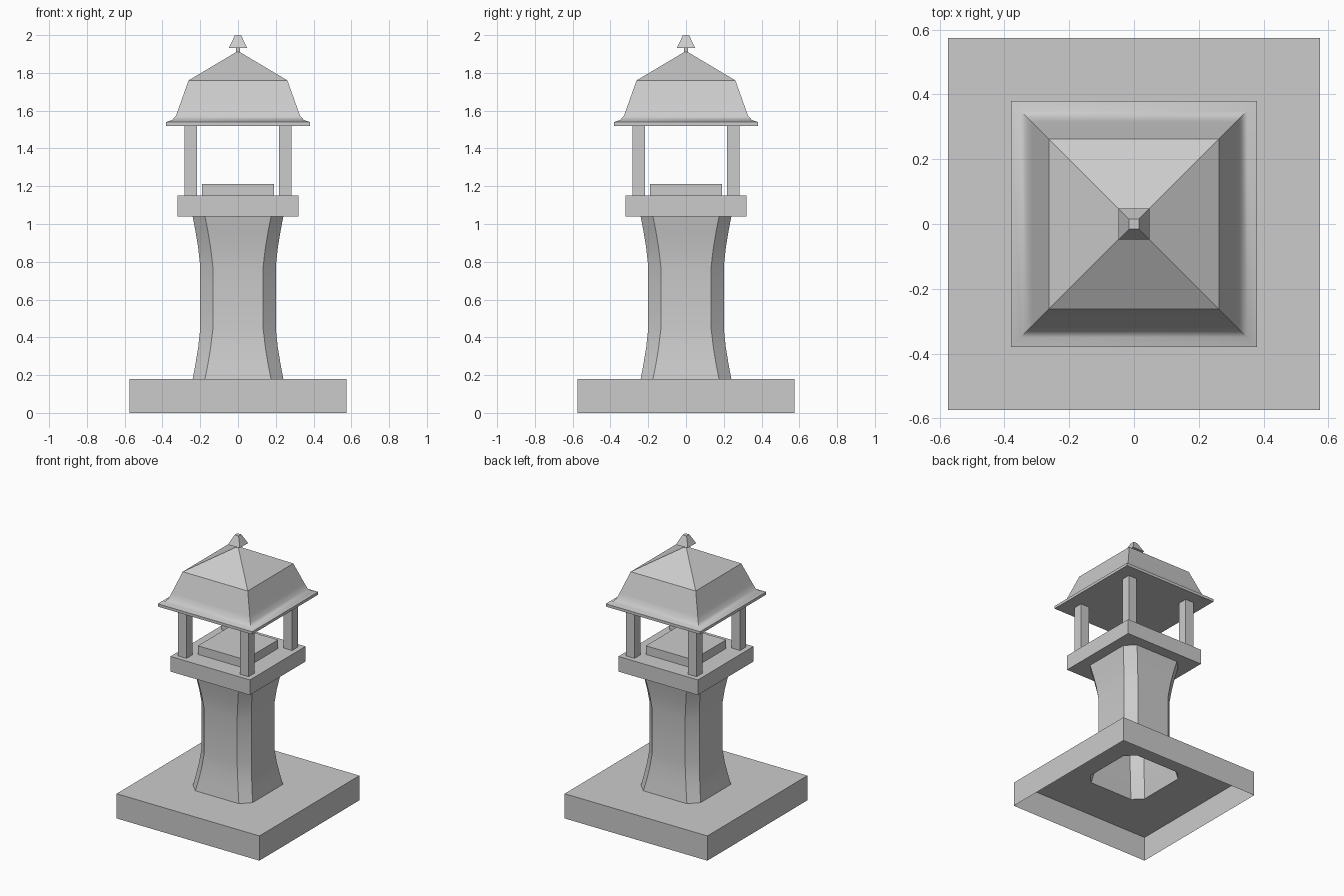
import bpy, bmesh, math

if "Cube" in bpy.data.objects:
    bpy.data.objects.remove(bpy.data.objects["Cube"])


def ring(h, f):
    """Square of half size h whose corners are cut back to half-flat f, counterclockwise."""
    return [(h, -f), (h, f), (f, h), (-f, h), (-h, f), (-h, -f), (-f, -h), (f, -h)]


def loft(name, profile, cap_bottom=False, cap_top=False, smooth=False, at=(0, 0)):
    """Skin a stack of (half size, half flat, z) rings, going up the outside."""
    bm = bmesh.new()
    loops = [[bm.verts.new((x + at[0], y + at[1], z)) for x, y in ring(h, f)]
             for h, f, z in profile]
    for a, b in zip(loops, loops[1:]):
        for i in range(8):
            j = (i + 1) % 8
            bm.faces.new((a[i], a[j], b[j], b[i]))
    if cap_bottom:
        bm.faces.new(loops[0][::-1])
    if cap_top:
        bm.faces.new(loops[-1])
    # uncut corners collapse to plain squares
    bmesh.ops.remove_doubles(bm, verts=bm.verts, dist=1e-5)
    mesh = bpy.data.meshes.new(name)
    bm.to_mesh(mesh)
    bm.free()
    ob = bpy.data.objects.new(name, mesh)
    bpy.context.collection.objects.link(ob)
    if smooth:
        bpy.ops.object.select_all(action='DESELECT')
        ob.select_set(True)
        bpy.context.view_layer.objects.active = ob
        bpy.ops.object.shade_smooth_by_angle(angle=math.radians(32))
    return ob


def square(points):
    return [(h, h, z) for h, z in points]


# Base slab, open underneath, with an opening into the hollow column
loft("base", square([(0.575, 0), (0.575, 0.18)]) + [(0.24, 0.175, 0.18)])

# Waisted column with cut corners, mirrored about its middle
MID = 0.61
lower = [(0.24, 0.175, 0.18), (0.225, 0.159, 0.26), (0.211, 0.145, 0.345), (0.2, 0.133, 0.445)]
upper = [(h, f, 2 * MID - z) for h, f, z in reversed(lower)]
loft("column", lower + upper, smooth=True)

# Platform with the raised lamp plinth
loft("platform", [(0.24, 0.175, 1.04)] + square(
    [(0.32, 1.04), (0.32, 1.15), (0.19, 1.15), (0.19, 1.213)]), cap_top=True)

# Four corner posts
for side, sx in (("left", -1), ("right", 1)):
    for end, sy in (("front", -1), ("back", 1)):
        loft(f"{end}_{side}_post", square([(0.034, 1.15), (0.034, 1.525)]),
             at=(sx * 0.25, sy * 0.25))

# Flared roof with flat soffit and a thin neck
loft("roof", square([(0.38, 1.52), (0.38, 1.54), (0.35, 1.55), (0.33, 1.57), (0.315, 1.61),
                     (0.262, 1.76), (0.01, 1.91), (0.01, 1.935)]),
     cap_bottom=True, smooth=True)

# Finial
loft("finial", square([(0.048, 1.933), (0.016, 2.0)]), cap_bottom=True, cap_top=True)
